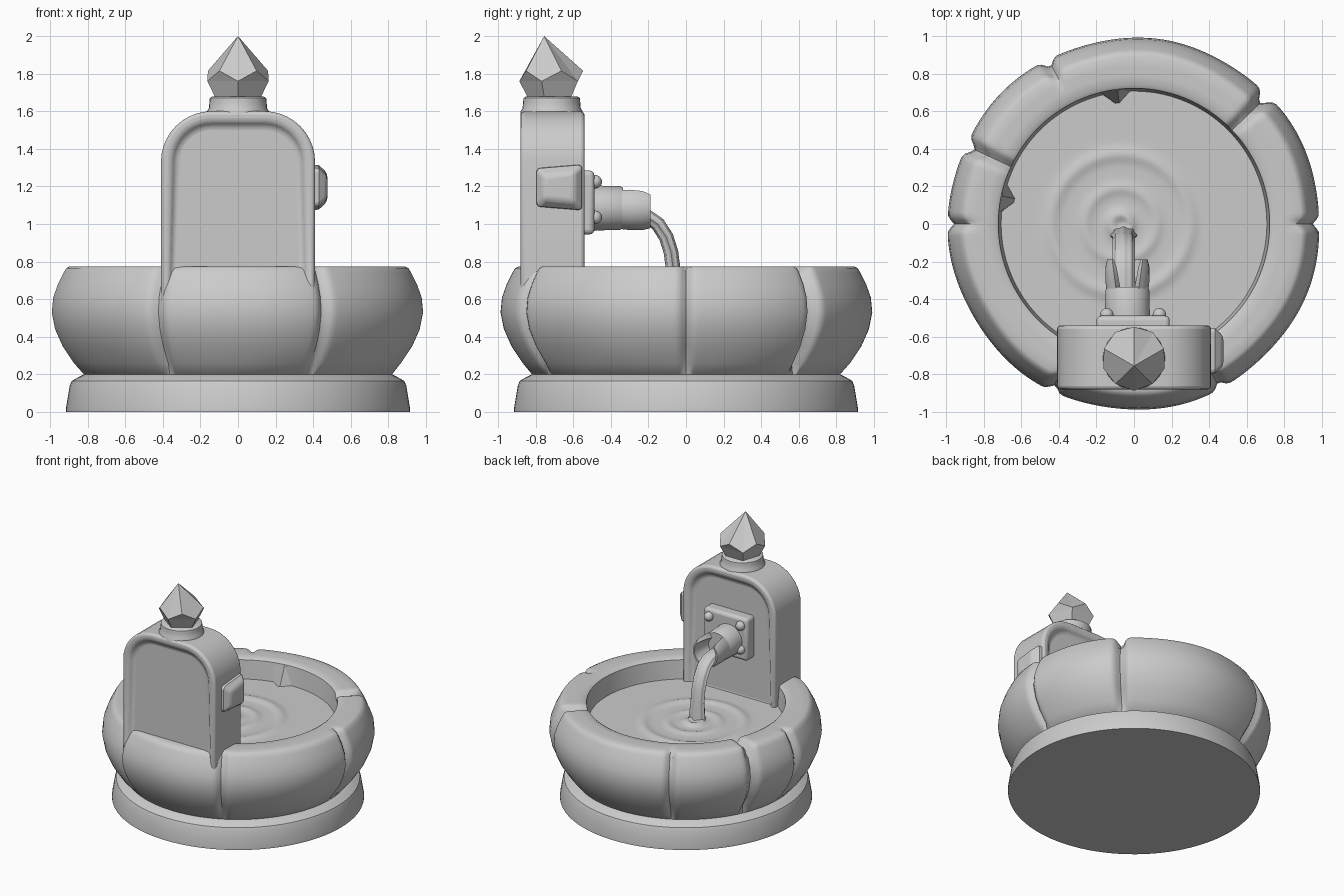
import bpy, bmesh
from math import sin, cos, pi, radians, exp, hypot, atan2
from mathutils import Vector, Matrix

if "Cube" in bpy.data.objects:
    bpy.data.objects.remove(bpy.data.objects["Cube"])

stone = bpy.data.materials.new("grey stone")
stone.use_nodes = True
GREY = (0.6, 0.6, 0.6, 1)
stone.diffuse_color = GREY
stone.node_tree.nodes["Principled BSDF"].inputs["Base Color"].default_value = GREY


def finish(name, bm, smooth=35, bevel=0.0):
    bmesh.ops.recalc_face_normals(bm, faces=bm.faces)
    mesh = bpy.data.meshes.new(name)
    bm.to_mesh(mesh)
    bm.free()
    ob = bpy.data.objects.new(name, mesh)
    bpy.context.collection.objects.link(ob)
    mesh.materials.append(stone)
    if bevel:
        mod = ob.modifiers.new("soft edges", "BEVEL")
        mod.width, mod.segments, mod.limit_method = bevel, 3, "ANGLE"
        mod.angle_limit = radians(40)
    if smooth:
        bpy.ops.object.select_all(action="DESELECT")
        ob.select_set(True)
        bpy.context.view_layer.objects.active = ob
        bpy.ops.object.shade_smooth_by_angle(angle=radians(smooth))
    return ob


def loft(name, rings, **style):
    """Skin closed rings of points and cap both ends."""
    bm = bmesh.new()
    loops = [[bm.verts.new(p) for p in ring] for ring in rings]
    n = len(loops[0])
    for a, b in zip(loops, loops[1:]):
        for i in range(n):
            j = (i + 1) % n
            bm.faces.new((a[i], a[j], b[j], b[i]))
    bm.faces.new(loops[0])
    bm.faces.new(loops[-1])
    return finish(name, bm, **style)


def circle(r, z, n, centre=(0, 0), turn=0.0):
    return [Vector((centre[0] + r * cos(turn + 2 * pi * i / n),
                    centre[1] + r * sin(turn + 2 * pi * i / n), z)) for i in range(n)]


def box(name, lo, hi, bevel):
    lo, hi = Vector(lo), Vector(hi)
    bm = bmesh.new()
    bmesh.ops.create_cube(bm, size=1)
    for v in bm.verts:
        v.co = (lo + hi) / 2 + v.co * (hi - lo)
    return finish(name, bm, bevel=bevel)


# Foot moulding
foot = [(.915, 0), (.915, .02), (.905, .08), (.895, .14), (.885, .165), (.85, .185), (.8, .21)]
loft("foot", [circle(r, z, 96) for r, z in foot])

# Basin with worn joints: angle, width, depth, cut across the rim
JOINTS = [(0, .025, .035, .3), (44, .035, .06, 1), (118, .03, .04, .3), (155, .035, .05, 1),
          (180, .025, .035, .3), (244, .03, .035, 0), (298, .03, .035, 0)]


def wear(p):
    a, r = atan2(p.y, p.x), hypot(p.x, p.y)
    out = 0
    for deg, width, depth, rim in JOINTS:
        d = (a - radians(deg) + pi) % (2 * pi) - pi
        g = exp(-(d / width) ** 2)
        if r > .84:
            out += depth * g
        if p.z > .7:
            p.z -= .045 * rim * g * (1 if rim == 1 or r > .85 else 0)
    if r > .84:
        out += .004 * (1 + sin(7 * a + 1))
    k = 1 - out / r
    return Vector((p.x * k, p.y * k, p.z))


bowl = [(.78, .18), (.82, .2), (.875, .26), (.935, .35), (.975, .44), (.993, .53), (.985, .61),
        (.96, .68), (.93, .74), (.915, .765), (.895, .775), (.84, .775), (.79, .775), (.74, .773),
        (.722, .762), (.715, .7), (.7, .55)]
loft("basin", [[wear(p) for p in circle(r, z, 288)] for r, z in bowl])

# Water with ripples around the falling stream
FALL = (-.07, 0)


def ripple(p):
    d = hypot(p.x - FALL[0], p.y - FALL[1])
    p.z += .014 * exp(-((d - .37) / .035) ** 2) + .012 * exp(-((d - .19) / .03) ** 2)
    p.z += .02 * exp(-((d - .05) / .03) ** 2)
    return p


loft("water", [[ripple(p) for p in circle(.725 * (1 - i / 40.2), .615, 96)] for i in range(41)])

# Chipped stones on the inner wall
for i, deg in enumerate((97, 168)):
    x, y = cos(radians(deg)), sin(radians(deg))
    side = Vector((-y, x, 0))
    top = Vector((x, y, 0)) * .725
    tip = Vector((x, y, 0)) * .63
    ring = [top + side * .11, top - side * .11, tip]
    loft("inner_chip_%d" % i, [[p + Vector((0, 0, .58)) for p in ring],
                               [top * (1 - .01 * k) + side * s + Vector((0, 0, .75))
                                for k, s in ((0, .1), (0, -.1), (1, 0))]], smooth=0)

# Arched back wall with a sunken panel on both faces
outline = [(-.41, .55), (.41, .55)]
for sx, start in ((1, 0), (-1, 90)):
    outline += [(sx * .14 + .27 * cos(radians(start + 9 * i)), 1.33 + .27 * sin(radians(start + 9 * i)))
                for i in range(11)]
bm = bmesh.new()
loops = [[bm.verts.new((x, y, z)) for x, z in outline] for y in (-.88, -.54)]
n = len(outline)
for i in range(n):
    j = (i + 1) % n
    bm.faces.new((loops[0][i], loops[0][j], loops[1][j], loops[1][i]))
panels = [bm.faces.new(loops[0]), bm.faces.new(loops[1])]
bmesh.ops.recalc_face_normals(bm, faces=bm.faces)
for panel in panels:
    bmesh.ops.inset_region(bm, faces=[panel], thickness=.055)
    bmesh.ops.inset_region(bm, faces=[panel], thickness=.025, depth=-.035)
finish("back_wall", bm, bevel=.025)

# Worn stone jutting from the wall's side
loft("side_stone", [[Vector((x, y, z)) for y, z in ((-.8 + s, 1.09 + s), (-.55 - s, 1.07 + s),
                                                    (-.55 - s, 1.32 - s), (-.8 + s, 1.3 - s))]
                    for x, s in ((.38, 0), (.43, .005), (.475, .045))], bevel=.02)

# Collar and cut-gem finial
C = (0, -.715)
loft("collar", [circle(r, z, 32, C) for r, z in ((.165, 1.57), (.165, 1.6), (.155, 1.615), (.152, 1.65),
                                                (.15, 1.67), (.138, 1.678))])
bm = bmesh.new()
upper = [bm.verts.new(p) for p in circle(.168, 1.815, 5, C, pi / 2)]
lower = [bm.verts.new(p) for p in circle(.172, 1.76, 5, C, pi / 2 + pi / 5)]
under = [bm.verts.new(p) for p in circle(.12, 1.66, 5, C, pi / 2 + pi / 5)]
apex = bm.verts.new((0, -.755, 2))
for i in range(5):
    j = (i + 1) % 5
    for face in ((upper[i], lower[i], apex), (lower[i], upper[j], apex), (upper[j], lower[i], lower[j]),
                 (lower[i], lower[j], under[j], under[i])):
        bm.faces.new(face)
bm.faces.new(under)
finish("finial", bm, smooth=0)

# Spout plate and its bolts
box("spout_plate", (-.2, -.6, .945), (.19, -.488, 1.285), .025)
for x in (-.145, .135):
    for z in (1.035, 1.225):
        bm = bmesh.new()
        bmesh.ops.create_uvsphere(bm, u_segments=16, v_segments=10, radius=.036,
                                  matrix=Matrix.Translation((x, -.483, z)))
        finish("bolt", bm, smooth=60)

# Spout: solid sleeve, then an open trough
SX, SZ = -.035, 1.085


def arc(r, y, gap, n=24):
    step = (2 * pi - 2 * gap) / (n - 1)
    return [Vector((SX + r * sin(gap + step * i), y, SZ + r * cos(gap + step * i))) for i in range(n)]


loft("spout_sleeve", [arc(r, y, pi / 24) for r, y in ((.125, -.52), (.12, -.46), (.117, -.35), (.108, -.335))])
loft("spout_trough", [arc(ro, y, gap) + arc(ri, y, gap)[::-1] for y, ro, ri, gap in
                      ((-.37, .11, .06, .55), (-.3, .118, .08, .6), (-.23, .118, .09, .7), (-.19, .108, .095, .85))])

# Falling stream: fluted cross-section swept along an arc
path = [(-.38, 1.05), (-.27, 1.045), (-.2, 1.035), (-.15, 1.0), (-.105, .93), (-.08, .85), (-.067, .75), (-.06, .6)]
rings = []
for i, (y, z) in enumerate(path):
    y0, z0 = path[max(i - 1, 0)]
    y1, z1 = path[min(i + 1, len(path) - 1)]
    t = Vector((0, y1 - y0, z1 - z0)).normalized()
    up = Vector((1, 0, 0)).cross(t)
    flare = 1 + .25 * (i == len(path) - 1)
    ring = []
    for k in range(32):
        a = 2 * pi * k / 32
        r = flare * (1 + .08 * cos(8 * a))
        ring.append(Vector((-.055, y, z)) + Vector((1, 0, 0)) * .055 * r * cos(a) + up * .036 * r * sin(a))
    rings.append(ring)
loft("stream", rings, smooth=60)
